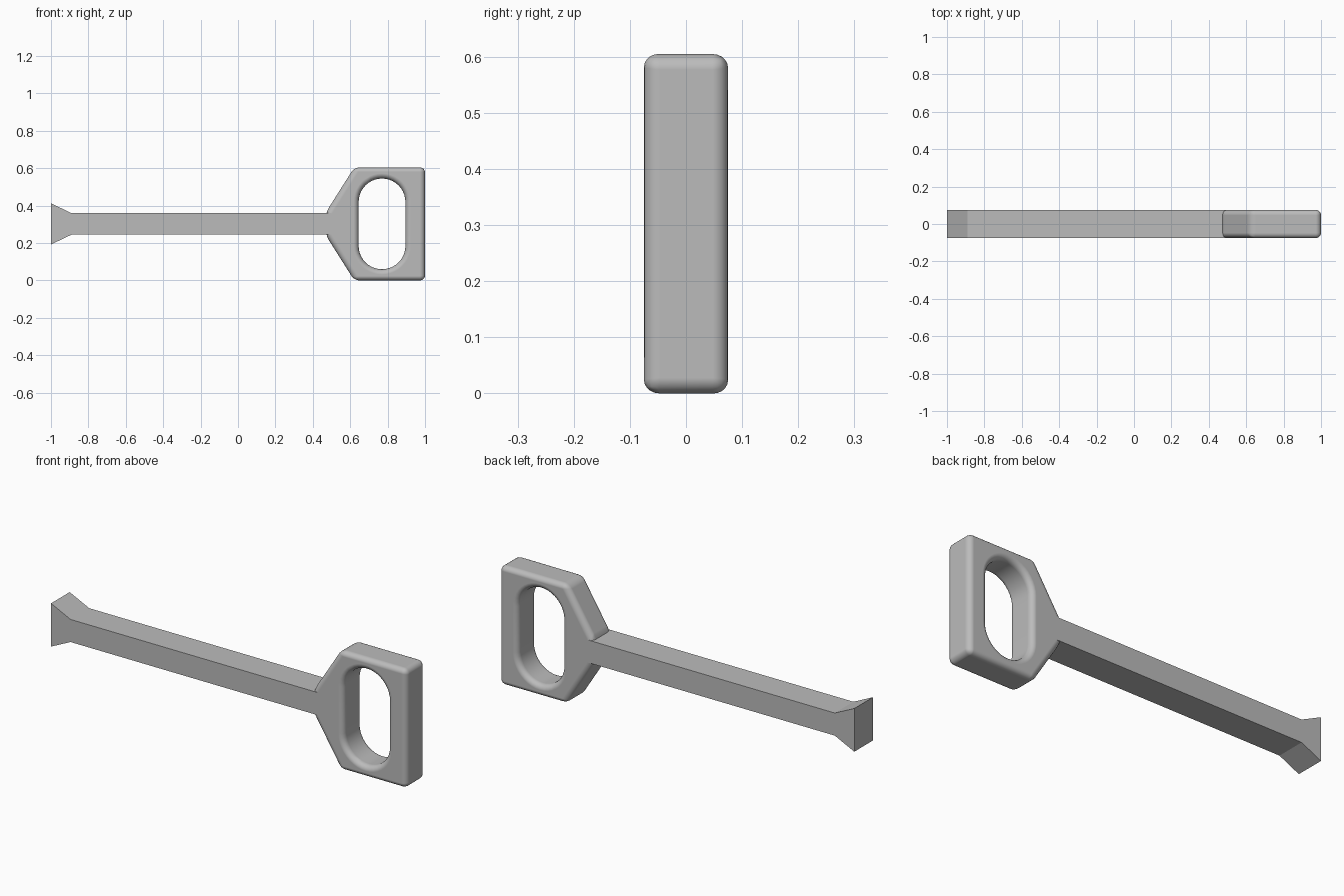
import bpy, bmesh, math

cube = bpy.data.objects.get("Cube")
if cube:
    bpy.data.objects.remove(cube, do_unlink=True)

HALF = 0.075      # half thickness of the tool
MID = 0.3025      # height of the centre line

grey = bpy.data.materials.new("plain grey")
grey.use_nodes = True
colour = (0.5, 0.5, 0.5, 1)
grey.diffuse_color = colour
grey.node_tree.nodes["Principled BSDF"].inputs["Base Color"].default_value = colour


def extrude_profile(name, outline, half):
    """Solid from an (x, z) outline, extruded along y."""
    bm = bmesh.new()
    face = bm.faces.new([bm.verts.new((x, -half, z)) for x, z in outline])
    moved = bmesh.ops.extrude_face_region(bm, geom=[face])["geom"]
    verts = [v for v in moved if isinstance(v, bmesh.types.BMVert)]
    bmesh.ops.translate(bm, verts=verts, vec=(0, 2 * half, 0))
    bmesh.ops.recalc_face_normals(bm, faces=bm.faces)
    mesh = bpy.data.meshes.new(name)
    bm.to_mesh(mesh)
    bm.free()
    mesh.materials.append(grey)
    obj = bpy.data.objects.new(name, mesh)
    bpy.context.collection.objects.link(obj)
    return obj


def mirrored(points):
    """Close an (x, offset) upper outline with its copy below the centre line."""
    return ([(x, MID + h) for x, h in points]
            + [(x, MID - h) for x, h in reversed(points)])


# Shaft with flared tip
extrude_profile("shaft", mirrored([(-1, 0.11), (-0.89, 0.0575), (0.5, 0.0575)]), HALF)

# Grip block
grip = extrude_profile("grip", mirrored([(0.47, 0.062), (0.622, MID), (1, MID)]), HALF)

# Finger hole: a tall slot with round ends
radius, rise, steps = 0.125, 0.1175, 20
arc = [math.pi * i / steps for i in range(steps + 1)]
slot = [(0.77 + radius * math.cos(a), MID + rise + radius * math.sin(a)) for a in arc]
slot += [(0.77 - radius * math.cos(a), MID - rise - radius * math.sin(a)) for a in arc]
cutter = extrude_profile("hole_cutter", slot, 2 * HALF)
cutter.hide_render = True

bpy.ops.object.select_all(action="DESELECT")
bpy.context.view_layer.objects.active = grip
grip.select_set(True)
cut = grip.modifiers.new("finger hole", "BOOLEAN")
cut.operation = "DIFFERENCE"
cut.solver = "EXACT"
cut.object = cutter
bpy.ops.object.modifier_apply(modifier=cut.name)
bpy.data.objects.remove(cutter, do_unlink=True)

# Rounded edges
bpy.ops.object.shade_smooth()
edge = grip.modifiers.new("rounded edges", "BEVEL")
edge.width = 0.028
edge.segments = 5
edge.limit_method = "ANGLE"
edge.angle_limit = math.radians(25)
edge.harden_normals = True
